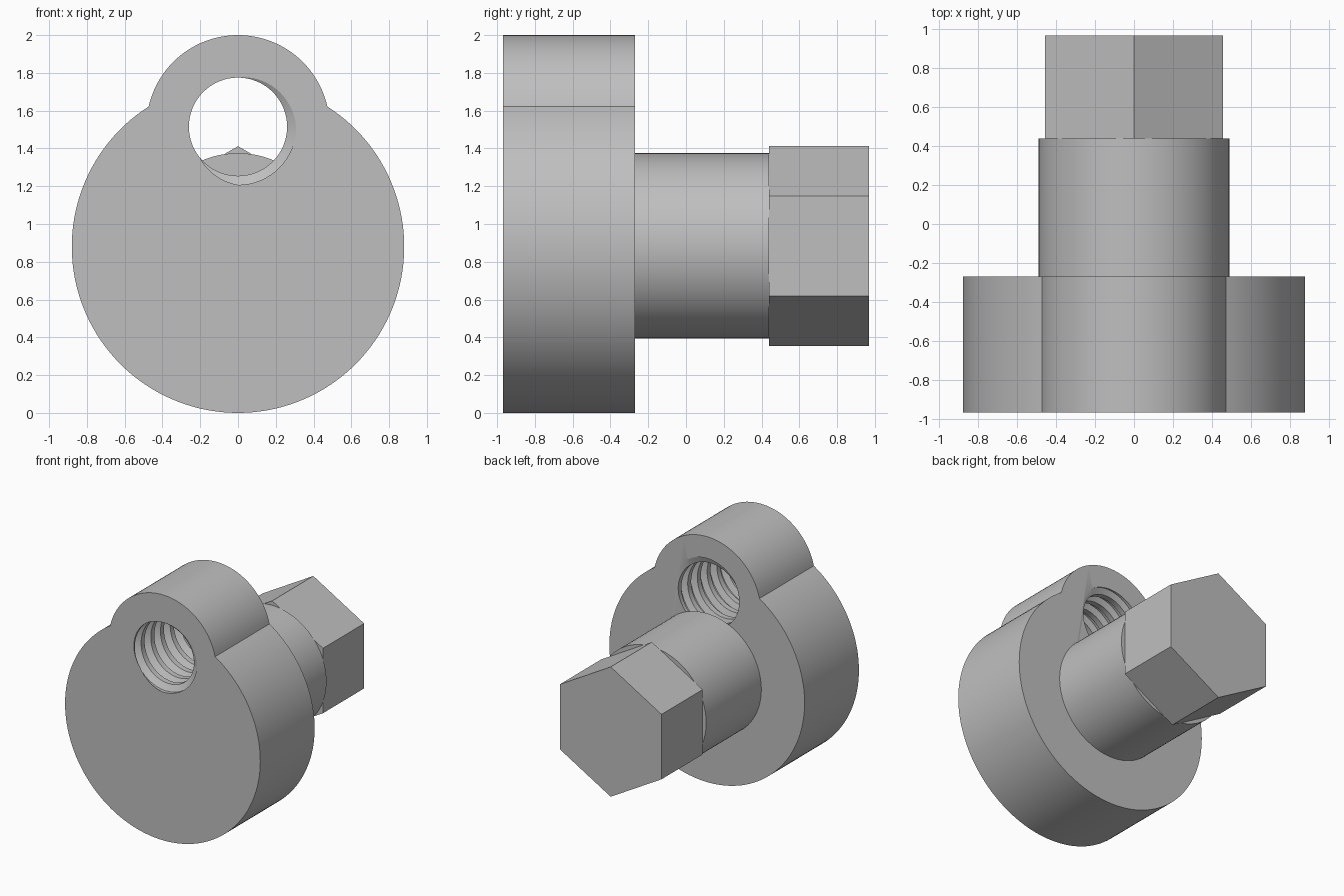
import bpy, bmesh
from math import sin, cos, pi, sqrt, acos, atan2, radians
from mathutils import Vector

cube = bpy.data.objects.get("Cube")
if cube:
    bpy.data.objects.remove(cube, do_unlink=True)

FRONT, FLANGE_BACK, SHAFT_BACK, BACK = -0.97, -0.27, 0.44, 0.97
AXIS_Z = 0.88
DISC_R, LOBE_R, LOBE_Z = 0.88, 0.485, 1.515

steel = bpy.data.materials.new("plain grey")
steel.use_nodes = True
GREY = (0.52, 0.52, 0.52, 1)
steel.diffuse_color = GREY
steel.node_tree.nodes["Principled BSDF"].inputs["Base Color"].default_value = GREY


def finish(name, bm):
    bmesh.ops.recalc_face_normals(bm, faces=bm.faces)
    mesh = bpy.data.meshes.new(name)
    bm.to_mesh(mesh)
    bm.free()
    mesh.materials.append(steel)
    obj = bpy.data.objects.new(name, mesh)
    bpy.context.collection.objects.link(obj)
    return obj


def smooth(obj):
    bpy.ops.object.select_all(action='DESELECT')
    obj.select_set(True)
    bpy.context.view_layer.objects.active = obj
    bpy.ops.object.shade_smooth_by_angle(angle=radians(25))


def prism(name, outline, y0, y1):
    """Extrude an (x, z) outline along y."""
    bm = bmesh.new()
    face = bm.faces.new([bm.verts.new((x, y0, z)) for x, z in outline])
    out = bmesh.ops.extrude_face_region(bm, geom=[face])
    verts = [g for g in out["geom"] if isinstance(g, bmesh.types.BMVert)]
    bmesh.ops.translate(bm, verts=verts, vec=(0, y1 - y0, 0))
    return finish(name, bm)


def arc(r, z, start, end, n):
    """n points from start up to, but not including, end."""
    return [(r * cos(start + (end - start) * i / n),
             z + r * sin(start + (end - start) * i / n)) for i in range(n)]


# Eccentric flange: large disc merged with a small lobe on top
gap = LOBE_Z - AXIS_Z
rise = (DISC_R**2 - LOBE_R**2 + gap**2) / (2 * gap)
half = sqrt(DISC_R**2 - rise**2)
a_lobe = atan2(rise - gap, half)
a_disc = atan2(rise, half)
outline = (arc(LOBE_R, LOBE_Z, a_lobe, pi - a_lobe, 48)
           + arc(DISC_R, AXIS_Z, pi - a_disc, 2 * pi + a_disc, 112))
flange = prism("flange", outline, FRONT, FLANGE_BACK)

# Threaded hole cutter: helical grid, each row following the thread
PITCH, TURNS, SEG = 0.125, 9, 64
PROFILE = [(0.64, 0.26), (0.5, 0.308), (0.25, 0.308), (0.0, 0.26)]
N = len(PROFILE)
rows = [(k - 2 - u, r) for k in range(TURNS + 1) for u, r in PROFILE]
bm = bmesh.new()
cols = []
for i in range(SEG):
    c = i / SEG
    a = pi / 2 - 2 * pi * c
    used = rows if i == 0 else rows[:-N]
    cols.append([bm.verts.new((r * cos(a), FRONT + PITCH * (c + t), LOBE_Z + r * sin(a)))
                 for t, r in used])
cols.append(cols[0][N:])
for left, right in zip(cols, cols[1:]):
    for j in range(len(rows) - N - 1):
        bm.faces.new((left[j], left[j + 1], right[j + 1], right[j]))
rim = [e for e in bm.edges if e.is_boundary]
mid = (FRONT + FLANGE_BACK) / 2
caps = [bm.verts.new((0, y, LOBE_Z)) for y in (FRONT - 0.4, FLANGE_BACK + 0.4)]
for e in rim:
    tip = caps[0] if e.verts[0].co.y < mid else caps[1]
    bm.faces.new((e.verts[0], e.verts[1], tip))
cutter = finish("thread_cutter", bm)
cutter.hide_render = True

cut = flange.modifiers.new("threaded hole", 'BOOLEAN')
cut.operation = 'DIFFERENCE'
cut.solver = 'EXACT'
cut.object = cutter
bpy.context.view_layer.objects.active = flange
bpy.ops.object.modifier_apply(modifier=cut.name)
bpy.data.objects.remove(cutter, do_unlink=True)
smooth(flange)

# Round shaft behind the flange
shaft = prism("shaft", arc(0.49, AXIS_Z + 0.005, 0, 2 * pi, 96), FLANGE_BACK, SHAFT_BACK)
smooth(shaft)

# Hexagonal drive end, one corner up
prism("hex_end", arc(0.529, AXIS_Z + 0.003, pi / 2, 2.5 * pi, 6), SHAFT_BACK, BACK)
